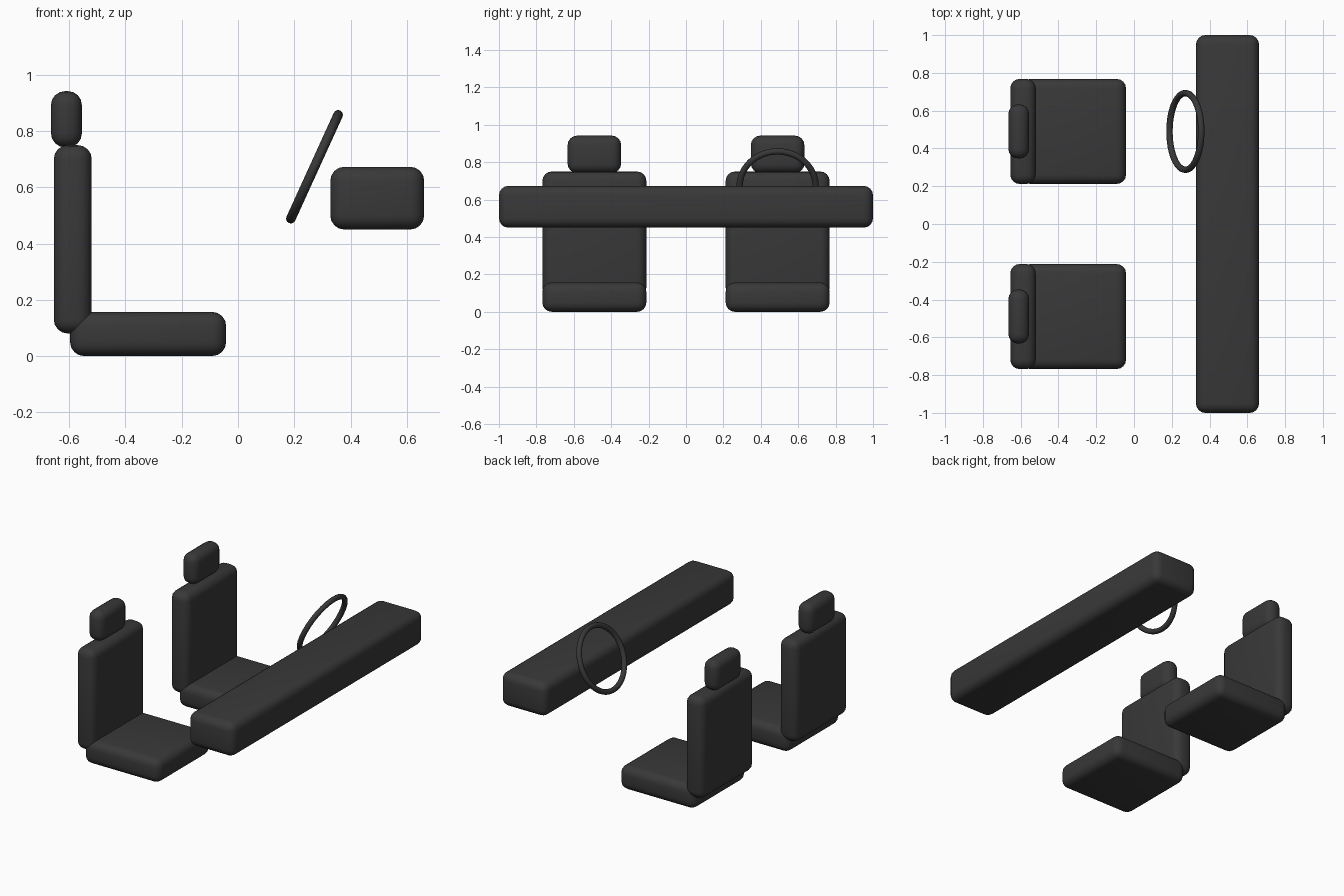
import bpy
from math import radians

cube = bpy.data.objects.get("Cube")
if cube:
    bpy.data.objects.remove(cube, do_unlink=True)

black = bpy.data.materials.new("charcoal_black")
black.use_nodes = True
black.diffuse_color = (0.04, 0.04, 0.04, 1)
black.node_tree.nodes["Principled BSDF"].inputs["Base Color"].default_value = (0.04, 0.04, 0.04, 1)


def finish(name):
    obj = bpy.context.object
    obj.name = name
    obj.data.materials.append(black)
    bpy.ops.object.shade_smooth_by_angle(angle=radians(40))
    return obj


def padded_box(name, x, y, z, radius=0.05):
    """Rounded box from (min, max) ranges on each axis."""
    ranges = (x, y, z)
    bpy.ops.mesh.primitive_cube_add(size=1, location=[(a + b) / 2 for a, b in ranges])
    bpy.context.object.scale = [b - a for a, b in ranges]
    bpy.ops.object.transform_apply(location=False, rotation=False, scale=True)
    bevel = bpy.context.object.modifiers.new("soft_edges", "BEVEL")
    bevel.width = radius
    bevel.segments = 4
    bpy.ops.object.modifier_apply(modifier=bevel.name)
    return finish(name)


# Two matching seats
for side, y in (("left", 0.49), ("right", -0.49)):
    wide = (y - 0.278, y + 0.278)
    narrow = (y - 0.143, y + 0.143)
    padded_box(side + "_seat_cushion", (-0.597, -0.042), wide, (0, 0.157))
    padded_box(side + "_seat_backrest", (-0.655, -0.52), wide, (0.08, 0.75))
    padded_box(side + "_headrest", (-0.665, -0.555), narrow, (0.742, 0.942))

# Dashboard
padded_box("dashboard", (0.328, 0.662), (-1, 1), (0.45, 0.673))

# Tilted steering wheel
bpy.ops.mesh.primitive_torus_add(
    major_radius=0.203, minor_radius=0.017, major_segments=48, minor_segments=12,
    location=(0.272, 0.49, 0.673), rotation=(0, radians(-65.5), 0))
finish("steering_wheel")
